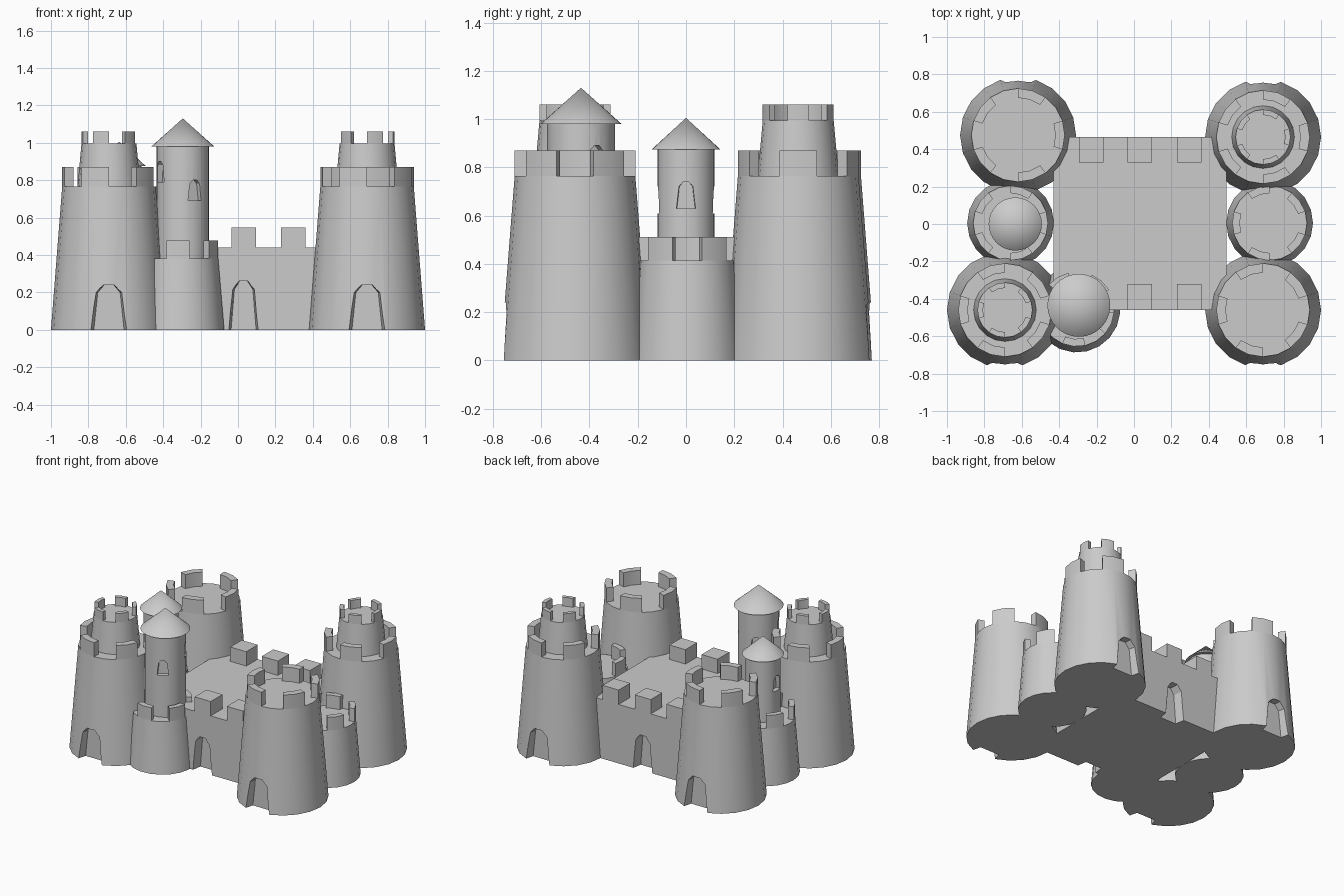
import bpy, bmesh
from math import sin, cos, pi, radians
from mathutils import Matrix

if "Cube" in bpy.data.objects:
    bpy.data.objects.remove(bpy.data.objects["Cube"])

SEG = 20


def finish(name, bm, matrix=Matrix()):
    bmesh.ops.recalc_face_normals(bm, faces=bm.faces)
    me = bpy.data.meshes.new(name)
    bm.to_mesh(me)
    bm.free()
    me.transform(matrix)
    ob = bpy.data.objects.new(name, me)
    bpy.context.collection.objects.link(ob)
    return ob


def smooth(ob):
    bpy.ops.object.select_all(action='DESELECT')
    ob.select_set(True)
    bpy.context.view_layer.objects.active = ob
    bpy.ops.object.shade_smooth_by_angle(angle=radians(30))


def place(x, y, z=0, deg=0):
    return Matrix.Translation((x, y, z)) @ Matrix.Rotation(radians(deg), 4, 'Z')


def cone(name, x, y, z0, z1, r0, r1, deg=0, seg=SEG):
    bm = bmesh.new()
    rot = Matrix.Translation((0, 0, (z0 + z1) / 2)) @ Matrix.Rotation(pi / 2, 4, 'Z')
    bmesh.ops.create_cone(bm, cap_ends=True, segments=seg, radius1=r0,
                          radius2=r1, depth=z1 - z0, matrix=rot)
    return finish(name, bm, place(x, y, 0, deg))


def crown(name, x, y, z0, z1, r, ri, deg):
    # five curved battlements, each 36 degrees wide, first one at angle deg
    bm = bmesh.new()
    for k in range(5):
        rings = []
        for j in (-1, 0, 1):
            a = radians(72 * k + 18 * j)
            rings.append([bm.verts.new((q * cos(a), q * sin(a), z)) for q, z in
                          ((r, z0), (r, z1), (ri, z1), (ri, z0))])
        for a, b in zip(rings, rings[1:]):
            for i in range(4):
                bm.faces.new((a[i], a[(i + 1) % 4], b[(i + 1) % 4], b[i]))
        bm.faces.new(rings[0])
        bm.faces.new(rings[-1])
    smooth(finish(name, bm, place(x, y, 0, deg)))


def carve(ob, x, y, z, deg, w, h, inner, outer, narrow=0.72):
    # arched recess facing -y when deg = 0, narrowing inwards
    arch = [(-1, 0), (-.72, .83), (-.3, 1), (.3, 1), (.72, .83), (1, 0)]
    zb = -.02 if z == 0 else 0
    bm = bmesh.new()
    loops = []
    for d, s in ((outer, 1.0), (inner, narrow)):
        loops.append([bm.verts.new((px * w * s, -d, pz * h if pz else zb)) for px, pz in arch])
    n = len(arch)
    for i in range(n):
        bm.faces.new((loops[0][i], loops[0][(i + 1) % n], loops[1][(i + 1) % n], loops[1][i]))
    bm.faces.new(loops[0])
    bm.faces.new(loops[1])
    cut = finish("arch_cutter", bm, place(x, y, z, deg))
    cut.hide_render = True
    m = ob.modifiers.new("recess", 'BOOLEAN')
    m.operation, m.solver, m.object = 'DIFFERENCE', 'EXACT', cut
    bpy.context.view_layer.objects.active = ob
    bpy.ops.object.modifier_apply(modifier=m.name)
    bpy.data.objects.remove(cut)


def box(name, x0, x1, y0, y1, z0, z1):
    bm = bmesh.new()
    mat = Matrix.Translation(((x0 + x1) / 2, (y0 + y1) / 2, (z0 + z1) / 2)) @ \
        Matrix.Diagonal((x1 - x0, y1 - y0, z1 - z0, 1))
    bmesh.ops.create_cube(bm, size=1, matrix=mat)
    return finish(name, bm)


# corner towers: name, x, y, facing, has upper tier
for name, x, y, deg, tier in (("front_left", -.69, -.46, 0, True),
                              ("front_right", .69, -.46, 0, False),
                              ("back_right", .69, .465, 180, True),
                              ("back_left", -.62, .475, 180, False)):
    body = cone(name + "_tower", x, y, 0, .765, .31, .25)
    carve(body, x, y, 0, deg, .115, .24, .235, .36)
    smooth(body)
    crown(name + "_battlements", x, y, .76, .87, .25, .2, deg + 36)
    if tier:
        smooth(cone(name + "_upper_tier", x, y, .74, .995, .17, .147))
        crown(name + "_upper_battlements", x, y, .99, 1.06, .147, .118, deg + 36)

# low side towers: name, x, y, floor height, battlement angle
for name, x, y, z, deg in (("front_low", -.305, -.455, .38, 49),
                           ("right_low", .725, .005, .415, 36),
                           ("left_low", -.66, .005, .415, 0)):
    smooth(cone(name + "_tower", x, y, 0, z, .232, .2, deg))
    crown(name + "_battlements", x, y, z - .005, z + .097, .2, .16, deg)

# round turrets with conical roofs and arched windows
for name, x, y, z0, z1, top, r, rr, wins in (
        ("front_turret", -.295, -.435, .3, .985, 1.13, .14, .168,
         ((28, .69), (118, .78), (208, .69), (298, .79))),
        ("left_turret", -.635, .0, .35, .88, 1.005, .118, .142,
         ((0, .61), (90, .63), (180, .61), (270, .63)))):
    shaft = cone(name + "_shaft", x, y, z0, z1, r, r, seg=32)
    for deg, wz in wins:
        carve(shaft, x, y, wz, deg, .044, .11, r - .035, r + .05, .85)
    smooth(shaft)
    smooth(cone(name + "_roof", x, y, z1 - .005, top, rr, 0, seg=32))

# central keep with doors front and back
keep = box("keep", -.43, .495, -.46, .465, 0, .44)
carve(keep, .03, 0, 0, 0, .095, .26, .39, .55)
carve(keep, .03, 0, 0, 180, .095, .26, .395, .55)

# square battlements on the keep
for i, x in enumerate((-.295, -.035, .23)):
    box("keep_back_battlement", x, x + .132, .33, .465, .435, .547)
    if i:
        box("keep_front_battlement", x, x + .132, -.46, -.322, .435, .547)
